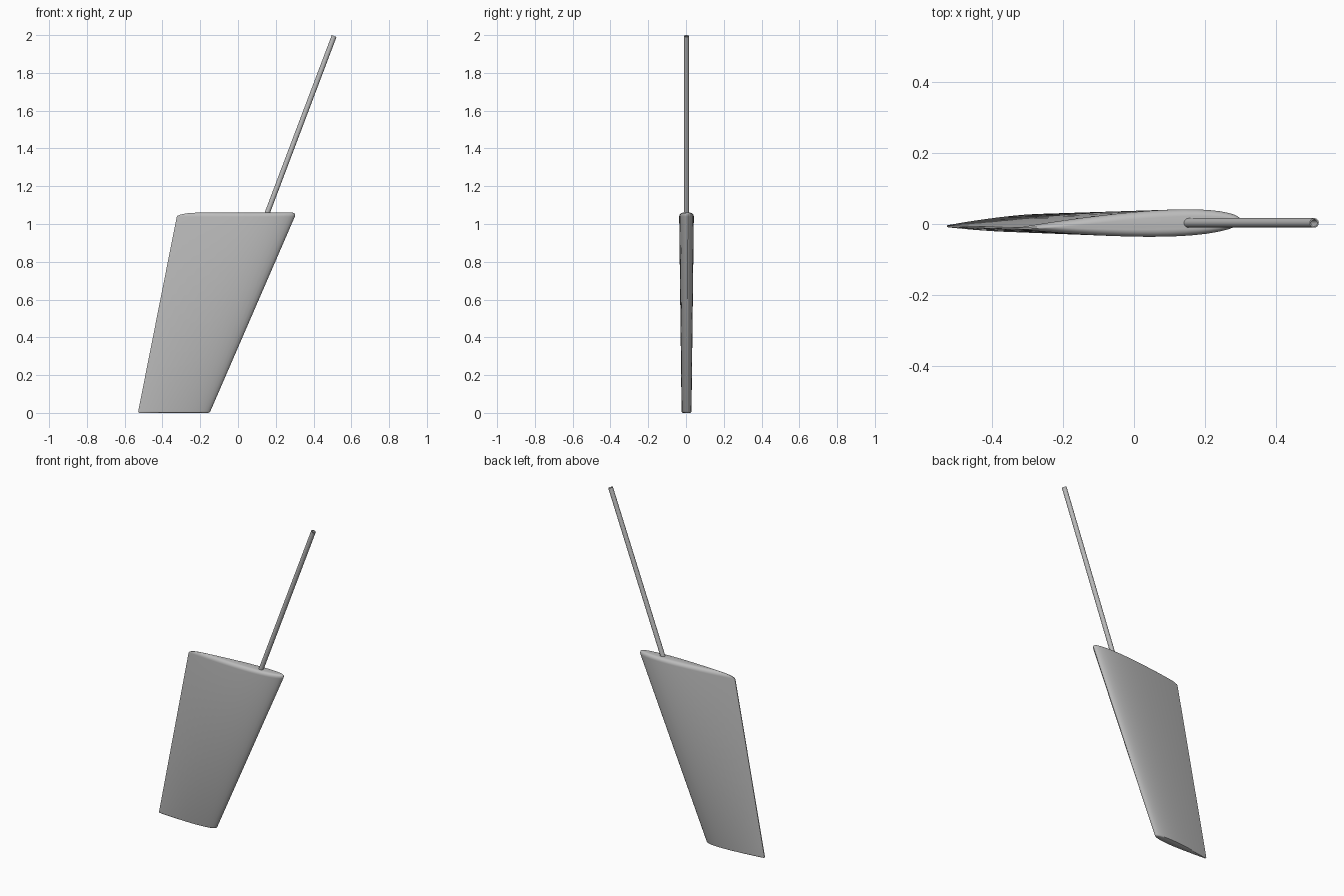
import bpy, bmesh, math
from mathutils import Vector

cube = bpy.data.objects.get("Cube")
if cube:
    bpy.data.objects.remove(cube, do_unlink=True)

grey = bpy.data.materials.new("plain_grey")
grey.use_nodes = True
colour = (0.5, 0.5, 0.5, 1)
grey.diffuse_color = colour
grey.node_tree.nodes["Principled BSDF"].inputs["Base Color"].default_value = colour

HEIGHT = 1.06
TWIST = 0.035      # slope of the chord line seen from above
STEPS = 20


def finish(name, bm, angle):
    bmesh.ops.recalc_face_normals(bm, faces=bm.faces)
    mesh = bpy.data.meshes.new(name)
    bm.to_mesh(mesh)
    bm.free()
    obj = bpy.data.objects.new(name, mesh)
    bpy.context.collection.objects.link(obj)
    mesh.materials.append(grey)
    bpy.ops.object.select_all(action='DESELECT')
    obj.select_set(True)
    bpy.context.view_layer.objects.active = obj
    bpy.ops.object.shade_smooth_by_angle(angle=math.radians(angle))
    return obj


def half_thickness(u):
    """Foil thickness, peaking near one at 30% of the chord."""
    return 10 * (0.2969 * math.sqrt(u) - 0.126 * u - 0.3516 * u**2
                 + 0.2843 * u**3 - 0.1036 * u**4)


def foil_ring(bm, z, lead_in=0, trail_in=0, thin=1):
    t = z / HEIGHT
    lead = -0.15 + 0.46 * t
    trail = -0.53 + 0.21 * t
    pivot = lead + 0.3 * (trail - lead)
    half = 0.025 + 0.0125 * t
    lead, trail = lead - lead_in, trail + trail_in
    ring = []
    for i in range(-STEPS, STEPS + 1):
        u = (1 - math.cos(math.pi * abs(i) / STEPS)) / 2
        x = lead + u * (trail - lead)
        y = (half * half_thickness(u) + 0.0025 * u) * thin
        ring.append(bm.verts.new((x, 0.003 + TWIST * (x - pivot)
                                  + (y if i < 0 else -y if i > 0 else 0), z)))
    return ring


# Blade: tapered, swept foil with a small bottom bevel and a rounded top
bm = bmesh.new()
rings = []
for a in (0, 45, 90):
    s, c = math.sin(math.radians(a)), math.cos(math.radians(a))
    rings.append(foil_ring(bm, 0.008 * (1 - c), 0.008 * (1 - s), 0.008 * (1 - s),
                           1 - 0.25 * (1 - s)))
for a in range(0, 91, 15):
    s, c = math.sin(math.radians(a)), math.cos(math.radians(a))
    rings.append(foil_ring(bm, HEIGHT - 0.022 * (1 - s), 0.022 * (1 - c),
                           0.11 * (1 - c), 1 - 0.55 * (1 - c)))
for low, high in zip(rings, rings[1:]):
    for i in range(len(low)):
        j = (i + 1) % len(low)
        bm.faces.new((low[i], low[j], high[j], high[i]))
bm.faces.new(rings[0])
bm.faces.new(rings[-1])
finish("rudder_blade", bm, 40)

# Stock: slanted hollow tube rising from the blade
start, end = Vector((0.095, 0.003, 0.9)), Vector((0.509, 0.003, 1.995))
axis = end - start
bm = bmesh.new()
bmesh.ops.create_cone(bm, cap_ends=True, segments=24, radius1=0.0135,
                      radius2=0.0135, depth=axis.length)
cap = [f for f in bm.faces if f.normal.z > 0.9]
bmesh.ops.inset_region(bm, faces=cap, thickness=0.004)
hole = bmesh.ops.extrude_discrete_faces(bm, faces=cap)["faces"]
bmesh.ops.translate(bm, verts=hole[0].verts, vec=(0, 0, 0.1 - axis.length))
stock = finish("rudder_stock", bm, 40)
stock.location = (start + end) / 2
stock.rotation_euler = axis.to_track_quat('Z', 'Y').to_euler()
